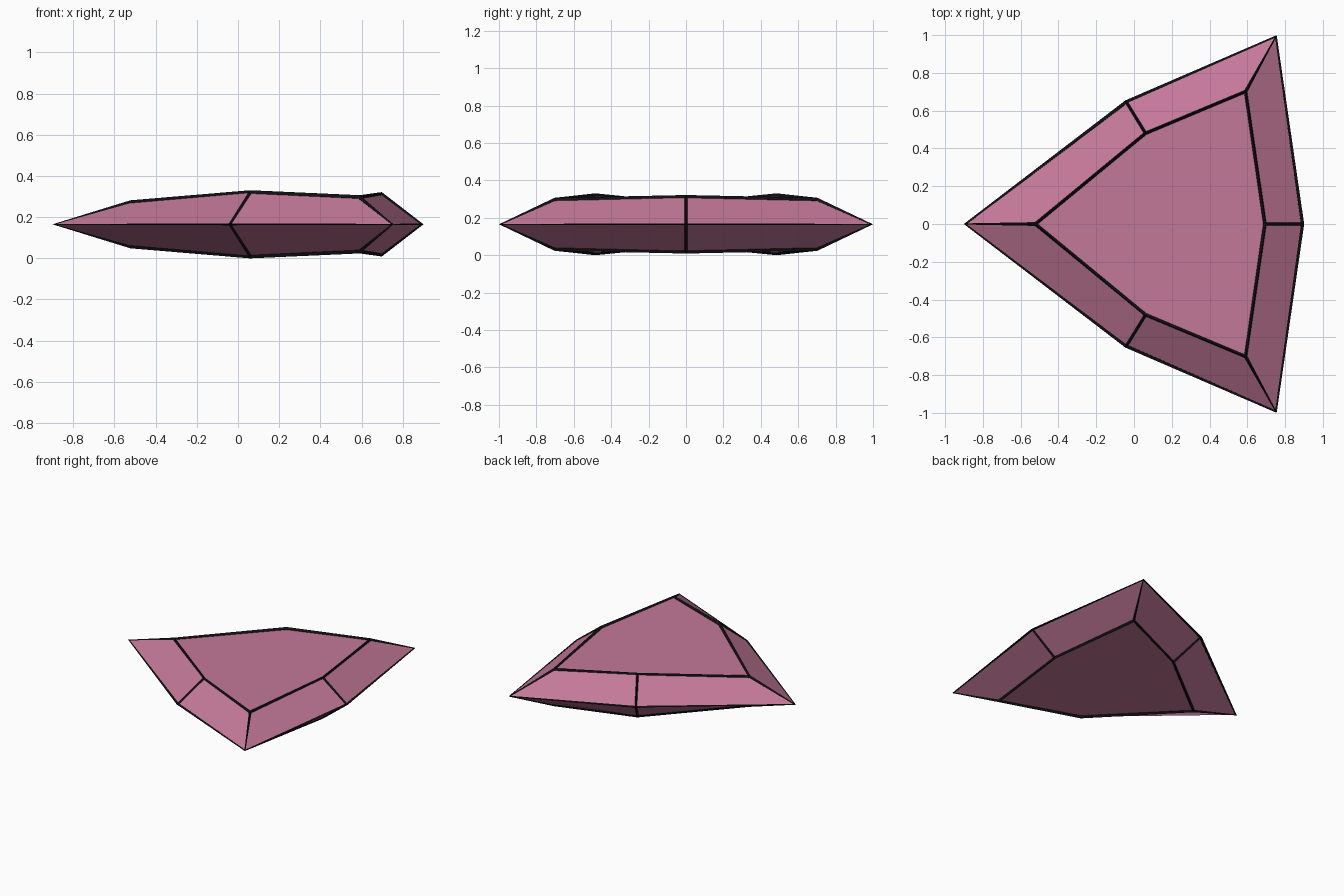
import bpy, bmesh

if "Cube" in bpy.data.objects:
    bpy.data.objects.remove(bpy.data.objects["Cube"])

MID_Z = 0.165  # height of the widest outline


def material(name, rgb):
    m = bpy.data.materials.new(name)
    m.diffuse_color = (*rgb, 1)
    m.use_nodes = True
    m.node_tree.nodes["Principled BSDF"].inputs["Base Color"].default_value = m.diffuse_color
    return m


def mirrored_ring(half):
    """Close a half outline (first and last points on y = 0) across the x axis."""
    return half + [(x, -y, z) for x, y, z in reversed(half[1:-1])]


# Half outlines: x, y, height above or below the widest outline
girdle = mirrored_ring([(0.89, 0, 0), (0.75, 0.99, 0), (-0.04, 0.645, 0), (-0.89, 0, 0)])
table = mirrored_ring([(0.695, 0, 0.146), (0.59, 0.70, 0.131),
                       (0.06, 0.482, 0.155), (-0.52, 0, 0.106)])


def faceted_stone(name, mat):
    bm = bmesh.new()
    n = len(girdle)
    middle = [bm.verts.new((x, y, MID_Z + z)) for x, y, z in girdle]
    # Upper and lower halves: sloping facets and a cap
    for side in (1, -1):
        cap = [bm.verts.new((x, y, MID_Z + side * z)) for x, y, z in table]
        bm.faces.new(cap)
        for i in range(n):
            j = (i + 1) % n
            bm.faces.new((middle[i], middle[j], cap[j], cap[i]))
    bmesh.ops.recalc_face_normals(bm, faces=bm.faces)
    mesh = bpy.data.meshes.new(name)
    bm.to_mesh(mesh)
    bm.free()
    mesh.materials.append(mat)
    obj = bpy.data.objects.new(name, mesh)
    bpy.context.collection.objects.link(obj)
    return obj


# Pink stone
faceted_stone("stone_body", material("pink", (0.55, 0.19, 0.32)))

# Black strips along every edge
trim = faceted_stone("edge_trim", material("black", (0.005, 0.005, 0.005)))
wire = trim.modifiers.new("strips", "WIREFRAME")
wire.thickness = 0.022
wire.offset = 0
wire.use_even_offset = False
wire.use_replace = True
